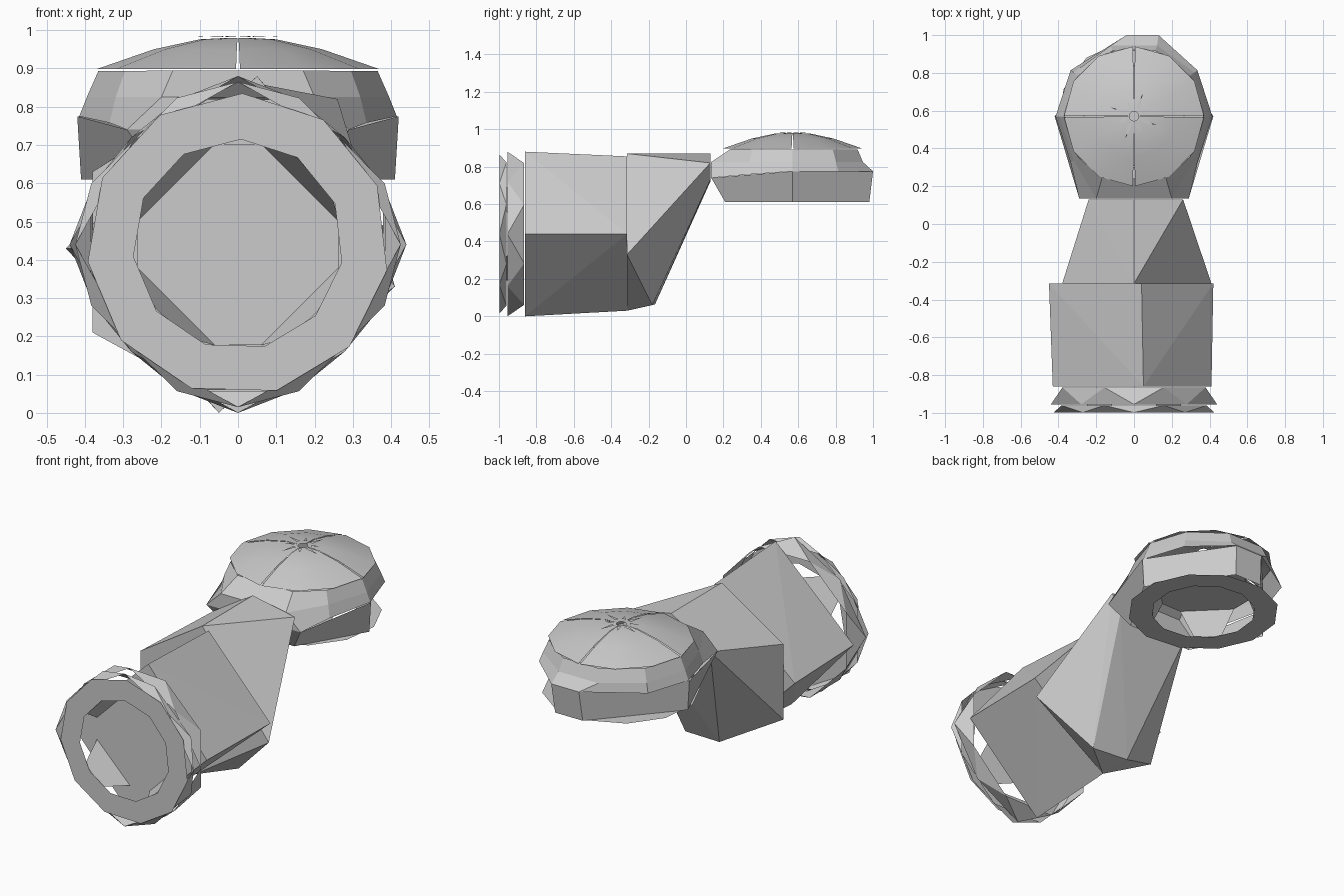
import bpy, bmesh
from math import cos, sin, radians, pi
from mathutils import Matrix, Vector

if "Cube" in bpy.data.objects:
    bpy.data.objects.remove(bpy.data.objects["Cube"])

# Single plain grey
grey = bpy.data.materials.new("plain_grey")
grey.use_nodes = True
grey.diffuse_color = (0.6, 0.6, 0.6, 1)
grey.node_tree.nodes["Principled BSDF"].inputs["Base Color"].default_value = grey.diffuse_color

# Local z of a flange runs into the body
HEAD = Matrix.Translation((0, 0.57, 0.61))
INLET = Matrix.Translation((0, -1, 0.44)) @ Matrix.Rotation(-pi / 2, 4, 'X')


def finish(name, bm, place=None):
    if place:
        bm.transform(place)
    mesh = bpy.data.meshes.new(name)
    bm.to_mesh(mesh)
    bm.free()
    mesh.materials.append(grey)
    obj = bpy.data.objects.new(name, mesh)
    bpy.context.collection.objects.link(obj)
    return obj


def polar(r, deg, z):
    return Vector((r * cos(radians(deg)), r * sin(radians(deg)), z))


def circle(n, radii, z, turn=0.0):
    return [polar(radii[i % len(radii)], (i + turn) * 360 / n, z) for i in range(n)]


def loft(name, sections, place=None, zigzag=False, closed=True):
    bm = bmesh.new()
    rows = [[bm.verts.new(p) for p in s] for s in sections]
    n = len(rows[0])
    for a, b in zip(rows, rows[1:]):
        for i in range(n if closed else n - 1):
            j = (i + 1) % n
            if zigzag:
                bm.faces.new((a[i], a[j], b[i]))
                bm.faces.new((a[j], b[j], b[i]))
            else:
                bm.faces.new((a[i], a[j], b[j], b[i]))
    return finish(name, bm, place)


def hull(name, points):
    bm = bmesh.new()
    verts = [bm.verts.new(p) for p in points]
    bmesh.ops.convex_hull(bm, input=verts)
    bmesh.ops.recalc_face_normals(bm, faces=bm.faces)
    return finish(name, bm)


def flange(prefix, place, sides, outer, depth):
    # Flat annular face
    loft(prefix + "_ring", [circle(sides, [0.275], 0, 0.3), circle(sides, [outer], 0, 0.3)], place)
    # Recessed floor with four sloping inner walls
    bm = bmesh.new()
    floor = []
    for k in range(4):
        a = 90 * k
        low, high = (bm.verts.new(polar(0.27, a + d, depth)) for d in (13, 77))
        rim = [bm.verts.new(polar(0.28, a + d, 0.002)) for d in (60, 30)]
        bm.faces.new([low, high] + rim)
        floor += [low, high]
    bm.faces.new(floor[::-1])
    finish(prefix + "_recess", bm, place)


flange("inlet", INLET, 11, 0.395, 0.135)
flange("outlet", HEAD, 12, 0.4, 0.14)

# Pointed bands around the inlet flange
loft("inlet_front_band", [circle(8, [0.425, 0.385], 0.002), circle(8, [0.415], 0.04, 0.5)], INLET, True)
loft("inlet_rear_band", [circle(8, [0.44, 0.395], 0.045), circle(8, [0.41], 0.135, 0.5)], INLET, True)

# Four-sided barrel
hull("barrel", [
    (0.05, -0.86, 0.88), (0.41, -0.86, 0.44), (-0.05, -0.86, 0.0), (-0.43, -0.86, 0.43),
    (0.04, -0.315, 0.855), (0.42, -0.315, 0.44), (-0.05, -0.315, 0.03), (-0.45, -0.315, 0.43)])

# Neck rising to the head, lower on its right shoulder
hull("neck", [
    (0, -0.315, 0.87), (-0.38, -0.315, 0.63), (-0.38, -0.315, 0.21),
    (0.41, -0.315, 0.33), (-0.05, -0.315, 0.03), (-0.09, -0.165, 0.065), (0.13, -0.18, 0.06),
    (0, 0.13, 0.87), (0.26, 0.13, 0.82), (-0.24, 0.13, 0.72), (0.2, 0.13, 0.73)])

# Lower head wall, square towards the neck and pointed behind
rim = [(0.42, 0, 0.165), (0.13, 0.43, 0.165), (-0.04, 0.43, 0.165),
       (-0.42, 0, 0.165), (-0.29, -0.435, 0.13), (0.29, -0.435, 0.13)]
foot = [(0.41, 0, 0), (0.12, 0.41, 0), (-0.05, 0.41, 0),
        (-0.41, 0, 0), (-0.2, -0.36, 0), (0.2, -0.36, 0)]
loft("head_wall", [foot, rim], HEAD)

# Upper head shoulder, squared off at the neck and meeting the wall's rear edge
lower = circle(10, [0.415], 0.165)
middle = circle(10, [0.395], 0.215)
upper = circle(10, [0.365], 0.283)
for i, side in ((7, -1), (8, 1)):
    lower[i] = Vector((side * 0.29, -0.435, 0.13))
    middle[i] = Vector((side * 0.2, -0.435, 0.215))
    upper[i] = Vector((side * 0.17, -0.33, 0.285))
lower[6].z = lower[9].z = 0.148
lower[2], lower[3] = Vector(rim[1]), Vector(rim[2])
loft("head_shoulder", [lower, middle, upper], HEAD)

# Domed lid in four segments with narrow slits
for q in range(4):
    angles = [90 * q + d for d in (0.8, 30, 60, 89.2)]
    rows = [[polar(r, a, z) for a in angles]
            for r, z in ((0.37, 0.288), (0.22, 0.34), (0.1, 0.366), (0.025, 0.37))]
    lid = loft("lid_segment_%d" % (q + 1), rows, HEAD, closed=False)
    bpy.ops.object.select_all(action='DESELECT')
    lid.select_set(True)
    bpy.context.view_layer.objects.active = lid
    bpy.ops.object.shade_smooth_by_angle(angle=radians(35))

# Small star of slivers at the middle of the lid
bm = bmesh.new()
for k in range(8):
    a = 45 * k + 20
    tip = 0.13 if k % 2 else 0.09
    bm.faces.new([bm.verts.new(p) for p in
                  (polar(0.05, a - 14, 0.374), polar(tip, a + 4, 0.372), polar(0.045, a + 12, 0.375))])
finish("lid_star", bm, HEAD)
